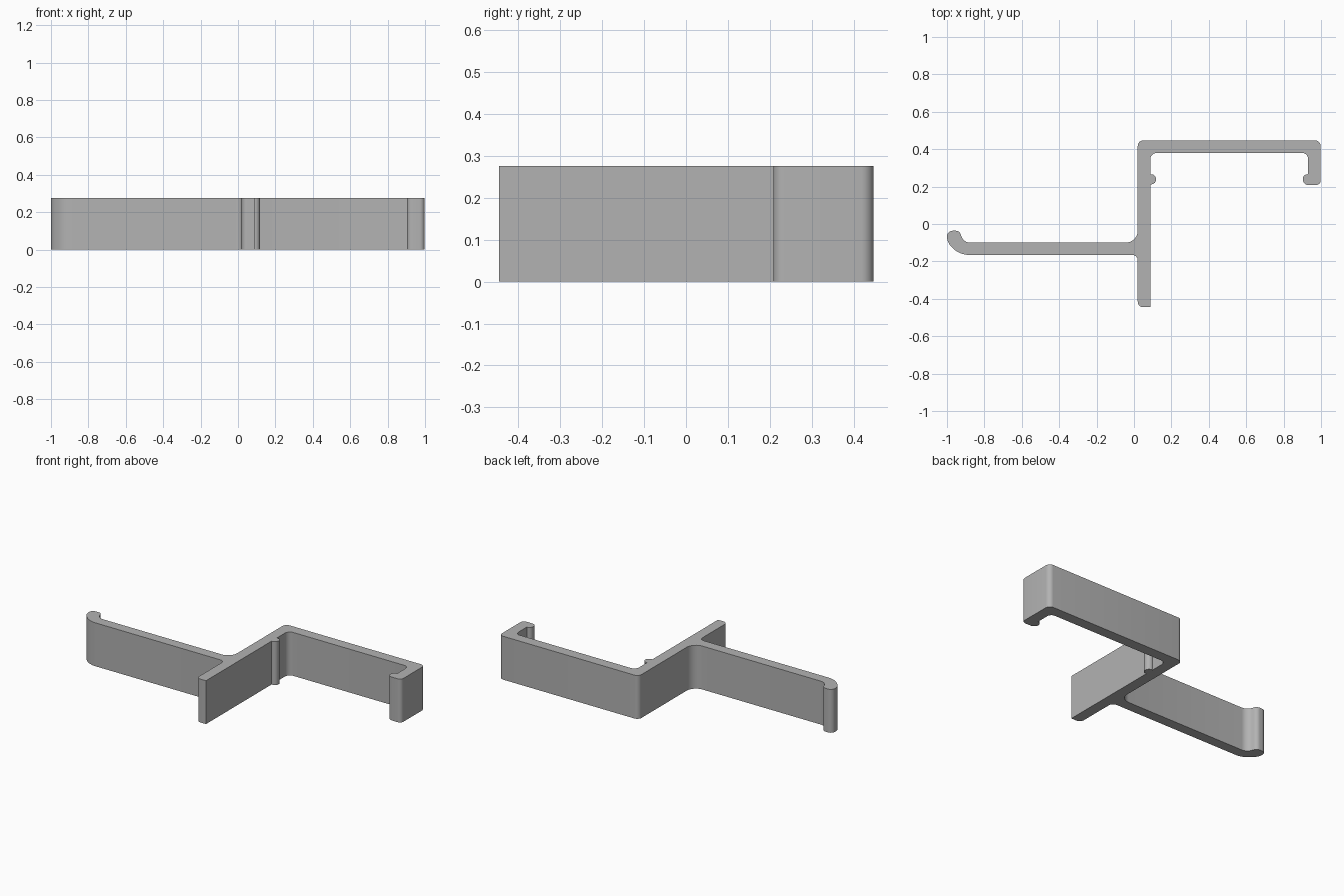
import bpy
import bmesh
import math
from mathutils import Vector

HEIGHT = 0.275

cube = bpy.data.objects.get("Cube")
if cube:
    bpy.data.objects.remove(cube, do_unlink=True)


def rounded_outline(corners, steps=8):
    """Turn (x, y, radius) corners into a closed outline with filleted corners."""
    points = []
    for i, (x, y, radius) in enumerate(corners):
        corner = Vector((x, y))
        if radius == 0:
            points.append(corner)
            continue
        a = (Vector(corners[i - 1][:2]) - corner).normalized()
        b = (Vector(corners[(i + 1) % len(corners)][:2]) - corner).normalized()
        half = a.angle(b) / 2
        centre = corner + (a + b).normalized() * radius / math.sin(half)
        start = corner + a * radius / math.tan(half) - centre
        end = corner + b * radius / math.tan(half) - centre
        sweep = math.pi - 2 * half
        for k in range(steps + 1):
            t = k / steps
            points.append(centre + (start * math.sin((1 - t) * sweep)
                                    + end * math.sin(t * sweep)) / math.sin(sweep))
    return points


def extrude_outline(name, outline, height, material):
    bm = bmesh.new()
    face = bm.faces.new([bm.verts.new((p.x, p.y, 0)) for p in outline])
    new = bmesh.ops.extrude_face_region(bm, geom=[face])["geom"]
    bmesh.ops.translate(bm, vec=(0, 0, height),
                        verts=[v for v in new if isinstance(v, bmesh.types.BMVert)])
    bmesh.ops.recalc_face_normals(bm, faces=bm.faces)
    mesh = bpy.data.meshes.new(name)
    bm.to_mesh(mesh)
    bm.free()
    mesh.materials.append(material)
    obj = bpy.data.objects.new(name, mesh)
    bpy.context.collection.objects.link(obj)
    return obj


grey = bpy.data.materials.new("plain grey")
grey.use_nodes = True
grey.diffuse_color = (0.45, 0.45, 0.45, 1)
grey.node_tree.nodes["Principled BSDF"].inputs["Base Color"].default_value = grey.diffuse_color

corners = [
    # Foot of the stem
    (0.02, -0.445, 0.03), (0.087, -0.445, 0),
    # Small snap bead on the stem
    (0.087, 0.212, 0), (0.118, 0.212, 0.026), (0.118, 0.266, 0.026), (0.087, 0.266, 0),
    # Inside of the channel
    (0.087, 0.38, 0.035), (0.93, 0.38, 0.03),
    # Inward lip of the channel
    (0.93, 0.266, 0), (0.903, 0.266, 0.025), (0.903, 0.208, 0.03), (0.998, 0.208, 0.025),
    # Outside of the channel
    (0.998, 0.447, 0.03), (0.02, 0.447, 0.03),
    # Arm with its curled tip
    (0.02, -0.1, 0.065), (-0.91, -0.1, 0.05), (-0.934, -0.036, 0.028),
    (-1.0, -0.036, 0.03), (-1.0, -0.1, 0.08), (-0.93, -0.165, 0.12),
    (0.02, -0.165, 0.03),
]
clip = extrude_outline("clip_profile", rounded_outline(corners), HEIGHT, grey)

bpy.ops.object.select_all(action='DESELECT')
clip.select_set(True)
bpy.context.view_layer.objects.active = clip
bpy.ops.object.shade_smooth_by_angle(angle=math.radians(30))
